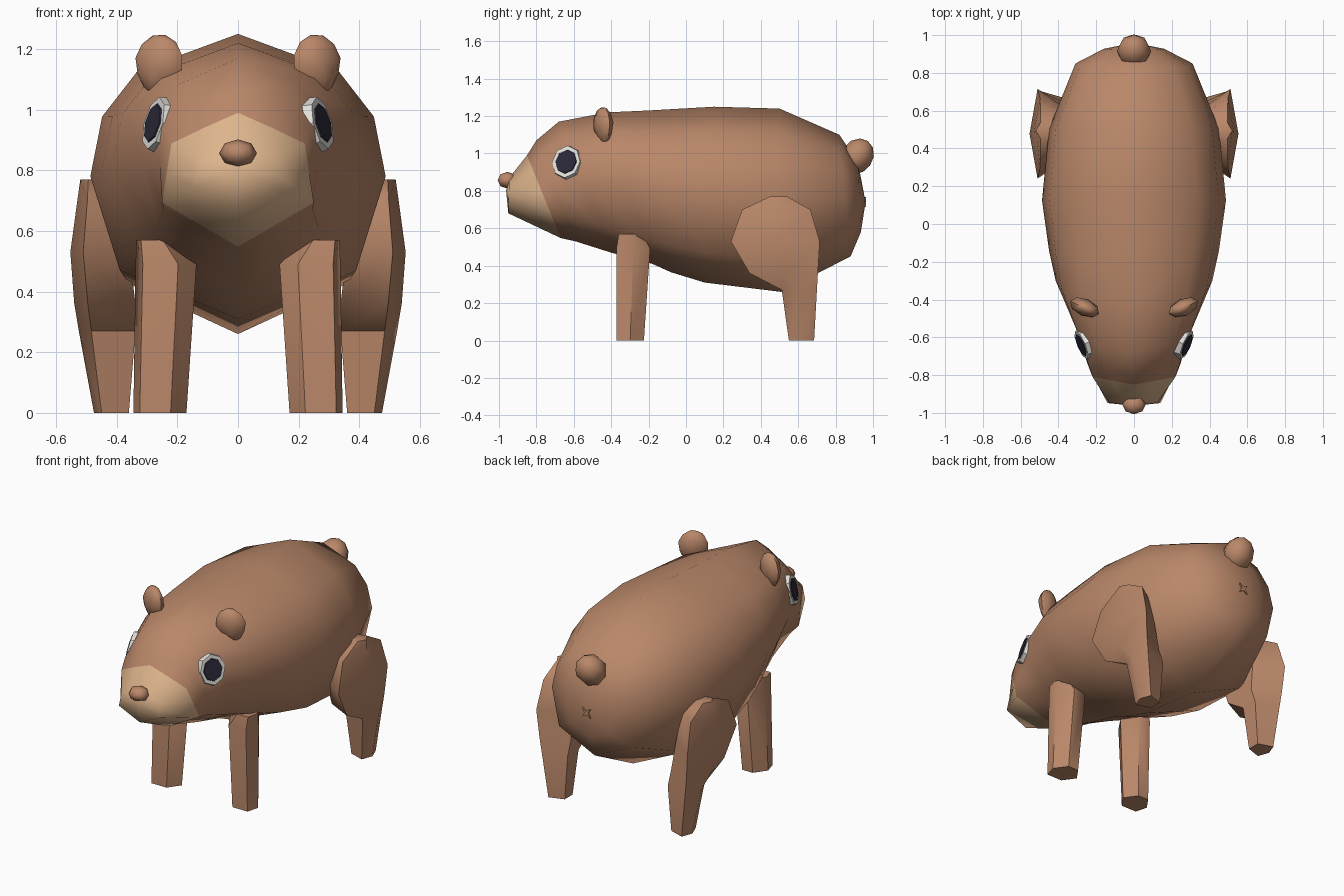
import bpy, bmesh, math
from mathutils import Vector, Matrix

cube = bpy.data.objects.get("Cube")
if cube:
    bpy.data.objects.remove(cube, do_unlink=True)


def material(name, rgb):
    m = bpy.data.materials.new(name)
    m.use_nodes = True
    m.diffuse_color = (*rgb, 1)
    bsdf = next(n for n in m.node_tree.nodes if n.type == 'BSDF_PRINCIPLED')
    bsdf.inputs["Base Color"].default_value = (*rgb, 1)
    return m


BROWN = material("brown fur", (0.49, 0.245, 0.142))
TAN = material("tan muzzle", (0.73, 0.46, 0.265))
WHITE = material("eye white", (0.75, 0.74, 0.70))
DARK = material("dark pupil", (0.024, 0.022, 0.04))


def finish(name, bm, mats, angle=60):
    """Turn a bmesh into a smooth shaded object."""
    bmesh.ops.recalc_face_normals(bm, faces=bm.faces)
    me = bpy.data.meshes.new(name)
    bm.to_mesh(me)
    bm.free()
    for m in mats:
        me.materials.append(m)
    ob = bpy.data.objects.new(name, me)
    bpy.context.collection.objects.link(ob)
    bpy.ops.object.select_all(action='DESELECT')
    ob.select_set(True)
    bpy.context.view_layer.objects.active = ob
    bpy.ops.object.shade_smooth_by_angle(angle=math.radians(angle))
    return ob


def loft(bm, rings, start=None, end=None):
    """Skin a list of closed rings; ends become fans to a point, or flat caps."""
    loops = [[bm.verts.new(p) for p in r] for r in rings]
    n = len(loops[0])
    bands = []
    for a, b in zip(loops, loops[1:]):
        bands.append([bm.faces.new((a[i], a[(i + 1) % n], b[(i + 1) % n], b[i]))
                      for i in range(n)])
    for loop, tip in ((loops[0], start), (loops[-1], end)):
        if tip is None:
            bands.append([bm.faces.new(loop)])
        else:
            t = bm.verts.new(tip)
            bands.append([bm.faces.new((loop[i], loop[(i + 1) % n], t)) for i in range(n)])
    return bands


# Body: tilted cross-sections running from snout to rump
ROUND = [(0, 1), (.68, .87), (.92, .71), (1, .5), (.8, .17), (0, 0)]
ANGULAR = [(0, 1), (.44, .89), (.88, .77), (.94, .55), (1, .33), (0, 0)]


def body_ring(yt, zt, yb, zb, w, blend):
    half = []
    for (rx, rz), (ax, az) in zip(ROUND, ANGULAR):
        x, f = rx + (ax - rx) * blend, rz + (az - rz) * blend
        half.append((x * w, yb + (yt - yb) * f, zb + (zt - zb) * f))
    return half + [(-x, y, z) for x, y, z in half[-2:0:-1]]


# top y, top z, bottom y, bottom z, half width, angularity
SECTIONS = [
    (-.945, .87, -.95, .68, .14, 1),
    (-.85, .99, -.67, .548, .25, 1),
    (-.80, 1.07, -.59, .53, .268, .6),
    (-.68, 1.17, -.40, .47, .315, .2),
    (-.42, 1.22, -.18, .41, .415, 0),
    (-.20, 1.23, -.08, .365, .45, 0),
    (.15, 1.25, .10, .31, .487, 0),
    (.50, 1.24, .51, .26, .45, 0),
    (.82, 1.10, .88, .45, .31, 0),
    (.92, .95, .935, .58, .16, 0),
]
bm = bmesh.new()
bands = loft(bm, [body_ring(*s) for s in SECTIONS], (0, -.962, .80), (0, .96, .74))
for f in bands[0] + bands[-2]:          # snout band and its front cap
    f.material_index = 1
finish("body", bm, [BROWN, TAN], 75)


def blob(name, loc, scale, rot=(0, 0, 0), taper=0.0, segs=8, rings=6):
    """Low-poly ellipsoid, optionally narrowed towards its lower end."""
    bm = bmesh.new()
    bmesh.ops.create_uvsphere(bm, u_segments=segs, v_segments=rings, radius=1)
    for v in bm.verts:
        k = 1 + taper * min(v.co.z, 0)
        v.co = Vector((v.co.x * scale[0] * k, v.co.y * scale[1] * k, v.co.z * scale[2]))
    r = Matrix.Rotation(rot[2], 4, 'Z') @ Matrix.Rotation(rot[1], 4, 'Y') \
        @ Matrix.Rotation(rot[0], 4, 'X')
    bm.transform(Matrix.Translation(loc) @ r)
    return finish(name, bm, [BROWN])


# Nose and tail
blob("nose", (0, -.955, .857), (.062, .045, .052), (math.radians(90), 0, 0), rings=4)
blob("tail", (0, .915, .985), (.09, .085, .10), (math.radians(-35), 0, 0))

# Small four-pointed mark under the tail
bm = bmesh.new()
star = []
for y in (.954, .963):
    star.append([])
    for i in range(8):
        r, a = (.038 if i % 2 else .013), (i + .0) * math.pi / 4
        star[-1].append((r * math.cos(a), y, .74 + r * math.sin(a)))
loft(bm, star)
finish("rear_mark", bm, [BROWN], 30)


def disc(name, mat, loc, normal, ry, rz, depth):
    """Eight-sided plate facing along a normal."""
    bm = bmesh.new()
    bmesh.ops.create_cone(bm, cap_ends=True, segments=8, radius1=1, radius2=.94, depth=depth)
    z = Vector(normal).normalized()
    x = z.cross(Vector((0, 0, 1))).normalized()
    y = z.cross(x)
    m = Matrix((x, y, z)).transposed().to_4x4()
    bm.transform(Matrix.Translation(loc) @ m @ Matrix.Diagonal((ry, rz, 1, 1)))
    finish(name, bm, [mat], 30)


def rear_ring(z, y0, y1, x0, x1, s):
    d, e, mid = (y1 - y0) * .22, (x1 - x0) * .22, (y0 + y1) / 2
    pts = [(x0, y0 + d), (x1 - e, y0), (x1, mid), (x1 - e, y1), (x0, y1 - d)]
    return [(s * x, y, z) for x, y in pts]


def front_ring(z, y0, y1, x0, x1, s):
    d = (x1 - x0) * .3
    m = (y0 + y1) / 2
    pts = [(x0, m), (x0 + d, y0), (x1 - d * .4, y0), (x1, m), (x1 - d, y1), (x0 + d, y1)]
    return [(s * x, y, z) for x, y in pts]


# height, back-to-front extent, inner and outer x
REAR_LEG = [(0, .55, .685, .36, .475), (.27, .512, .70, .338, .525),
            (.36, .34, .705, .338, .54), (.53, .24, .715, .36, .553),
            (.70, .30, .665, .38, .53), (.77, .45, .54, .40, .52)]
FRONT_LEG = [(0, -.372, -.225, .17, .345), (.49, -.372, -.192, .137, .338),
             (.57, -.36, -.23, .21, .335)]

for side, s in (("left", 1), ("right", -1)):
    # Legs
    bm = bmesh.new()
    loft(bm, [rear_ring(*r, s) for r in REAR_LEG])
    finish(side + "_rear_leg", bm, [BROWN], 50)
    bm = bmesh.new()
    loft(bm, [front_ring(*r, s) for r in FRONT_LEG])
    finish(side + "_front_leg", bm, [BROWN], 50)
    # Ear
    blob(side + "_ear", (s * .262, -.442, 1.15), (.086, .046, .10),
         (0, s * math.radians(-14), s * math.radians(24)), taper=.25)
    # Eye
    n = Vector((s, -.42, .27)).normalized()
    c = Vector((s * .264, -.635, .952))
    disc(side + "_eye_white", WHITE, c, n, .086, .094, .034)
    disc(side + "_pupil", DARK, c + n * .017, n, .064, .068, .009)
